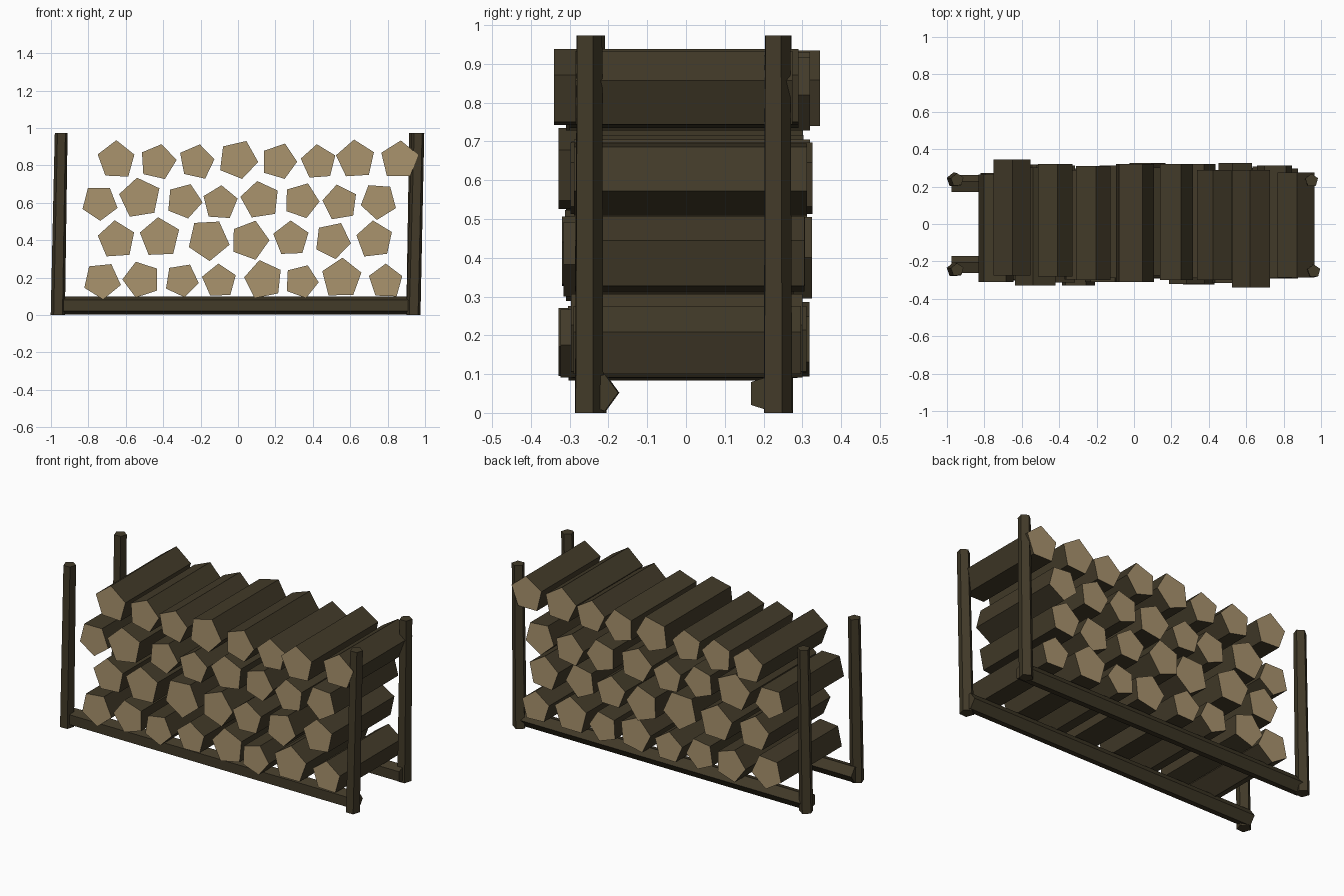
import bpy, math, random
from mathutils import Vector

if "Cube" in bpy.data.objects:
    bpy.data.objects.remove(bpy.data.objects["Cube"])

random.seed(4)


def material(name, rgb):
    m = bpy.data.materials.new(name)
    m.diffuse_color = (*rgb, 1)
    m.use_nodes = True
    m.node_tree.nodes["Principled BSDF"].inputs["Base Color"].default_value = m.diffuse_color
    return m


BARK = material("dark bark", (0.055, 0.043, 0.022))
WOOD = material("cut wood", (0.40, 0.295, 0.155))


def prism(name, a, b, u, v, r0, r1, rot, cut_ends=False, jitter=0.0):
    """Five-sided bar from a to b; u and v span the cross-section."""
    a, b, u, v = Vector(a), Vector(b), Vector(u), Vector(v)
    scale = [1 + random.uniform(-jitter, jitter) for _ in range(5)]
    verts = []
    for c, r in ((a, r0), (b, r1)):
        for i in range(5):
            t = math.radians(rot + 72 * i)
            verts.append(c + r * scale[i] * (u * math.cos(t) + v * math.sin(t)))
    faces = [(0, 1, 2, 3, 4), (9, 8, 7, 6, 5)]
    faces += [(i, i + 5, (i + 1) % 5 + 5, (i + 1) % 5) for i in range(5)]
    me = bpy.data.meshes.new(name)
    me.from_pydata(verts, [], faces)
    me.materials.append(BARK)
    if cut_ends:
        me.materials.append(WOOD)
        for p in me.polygons[:2]:
            p.material_index = 1
    me.update()
    ob = bpy.data.objects.new(name, me)
    bpy.context.collection.objects.link(ob)
    return ob


X, Y, Z = (1, 0, 0), (0, 1, 0), (0, 0, 1)

# Stacked logs, per row from the bottom: x, z, radius, rotation
rows = [
    [(-.73, .185, .103, 59), (-.515, .19, .103, 108), (-.30, .185, .093, 63),
     (-.10, .18, .093, 93), (.135, .19, .106, 101), (.34, .18, .092, 69),
     (.555, .197, .113, 88), (.79, .18, .095, 90)],
    [(-.65, .402, .104, 95), (-.42, .415, .112, 94), (-.16, .405, .115, 58),
     (.06, .40, .106, 72), (.285, .407, .098, 92), (.505, .397, .102, 64),
     (.73, .405, .103, 95)],
    [(-.74, .60, .10, 56), (-.525, .627, .112, 98), (-.29, .61, .098, 68),
     (-.095, .60, .098, 86), (.12, .617, .105, 100), (.34, .61, .098, 70),
     (.545, .60, .096, 100), (.75, .61, .098, 50)],
    [(-.65, .827, .104, 90), (-.43, .82, .10, 77), (-.22, .82, .098, 80),
     (0, .83, .107, 66), (.22, .82, .10, 72), (.43, .815, .096, 95),
     (.63, .83, .106, 95), (.865, .83, .106, 87)],
]
top_ends = [(-.275, .345), (-.28, .32), (-.30, .31), (-.31, .32),
            (-.30, .32), (-.30, .29), (-.34, .29), (-.285, .275)]
for ri, row in enumerate(rows):
    for li, (x, z, r, rot) in enumerate(row):
        mid = random.uniform(-.025, .02)
        half = random.uniform(.285, .315)
        y0, y1 = top_ends[li] if ri == 3 else (mid - half, mid + half)
        prism(f"log_{ri + 1}_{li + 1}", (x, y0, z), (x, y1, z),
              X, Z, r, r, rot, True, 0.04)

# Leaning corner posts
for name, x0, x1, y0, y1 in (
        ("left_front_post", -.963, -.945, -.245, -.245),
        ("left_back_post", -.963, -.945, .236, .236),
        ("right_front_post", .938, .962, -.253, -.252),
        ("right_back_post", .938, .95, .234, .233)):
    prism(name, (x0, y0, 0), (x1, y1, .973), X, Y, .04, .036, 20)

# Base rails
prism("front_rail", (-.975, -.222, .052), (.95, -.225, .052), Y, Z, .05, .05, 0)
prism("back_rail", (-.975, .212, .05), (.95, .208, .05), Y, Z, .05, .05, 0)
